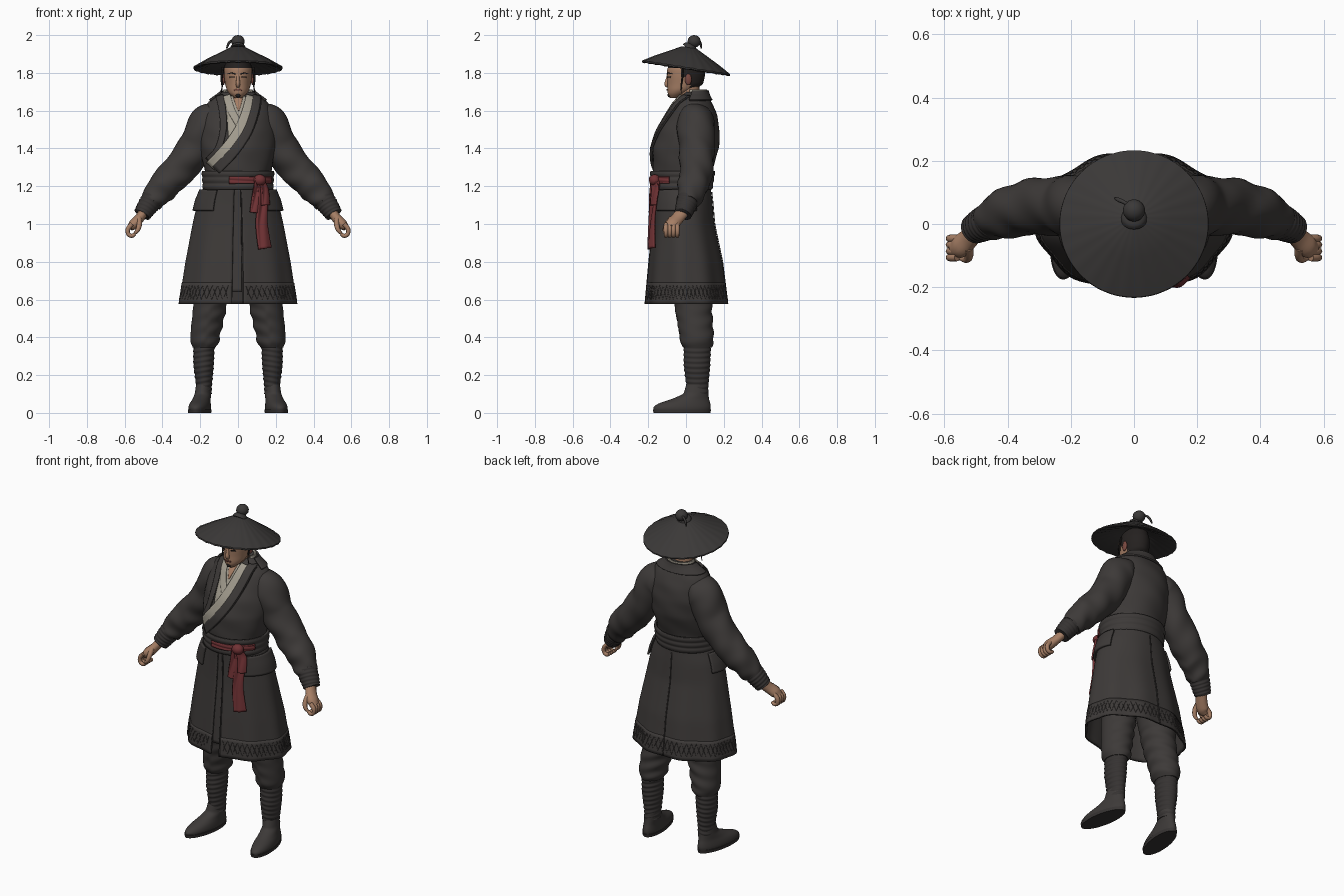
import bpy, bmesh
from math import sin, cos, pi, sqrt, radians
from mathutils import Vector, Matrix

if "Cube" in bpy.data.objects:
    bpy.data.objects.remove(bpy.data.objects["Cube"])


def material(name, *rgb):
    m = bpy.data.materials.new(name)
    m.use_nodes = True
    m.diffuse_color = (*rgb, 1)
    bsdf = m.node_tree.nodes["Principled BSDF"]
    bsdf.inputs["Base Color"].default_value = (*rgb, 1)
    bsdf.inputs["Roughness"].default_value = 0.9
    return m


COAT = material("charcoal cloth", .047, .042, .040)
DARK = material("dark cloth", .037, .033, .032)
STRAW = material("dark straw", .043, .040, .039)
SKIN = material("skin", .38, .21, .13)
FLUSH = material("flushed skin", .19, .065, .05)
HAIR = material("black hair", .018, .015, .014)
LINEN = material("linen", .36, .33, .27)
RED = material("red sash", .165, .032, .035)


# ---- builders -------------------------------------------------------------
def grid(name, f, nu, nv, mat, closed=True, caps=True, mirror=False, thick=0, rule=None):
    """Surface from f(u, v); v runs around when closed."""
    bm = bmesh.new()
    cols = nv if closed else nv + 1
    rows = [[bm.verts.new(f(i / nu, j / nv)) for j in range(cols)] for i in range(nu + 1)]
    for a, b in zip(rows, rows[1:]):
        for j in range(nv):
            k = (j + 1) % cols
            bm.faces.new((a[j], a[k], b[k], b[j]))
    if closed and caps:
        bm.faces.new(rows[0])
        bm.faces.new(rows[-1])
    bmesh.ops.recalc_face_normals(bm, faces=bm.faces)
    me = bpy.data.meshes.new(name)
    bm.to_mesh(me)
    bm.free()
    for m in mat if isinstance(mat, tuple) else (mat,):
        me.materials.append(m)
    for p in me.polygons:
        p.use_smooth = True
        if rule:
            p.material_index = rule(p.center)
    me.set_sharp_from_angle(angle=radians(50))
    ob = bpy.data.objects.new(name, me)
    bpy.context.collection.objects.link(ob)
    if mirror:
        mod = ob.modifiers.new("mirror", 'MIRROR')
        mod.use_mirror_merge = False
    if thick:
        mod = ob.modifiers.new("thickness", 'SOLIDIFY')
        mod.thickness, mod.offset = thick, 0
    return ob


def sample(pts, t):
    """Smooth path through points, t from 0 to 1."""
    s = t * (len(pts) - 1)
    i = min(int(s), len(pts) - 2)
    s -= i
    a, b, c, d = (Vector(pts[max(0, min(len(pts) - 1, i + k))]) for k in (-1, 0, 1, 2))
    return b + (c - a) * s / 2 + (a * 2 - b * 5 + c * 4 - d) * s * s / 2 + (b * 3 - a - c * 3 + d) * s ** 3 / 2


def ring(rings, z, soft=.015):
    """Softly blended (cx, cy, rx, ry) at height z."""
    def lin(h):
        for a, b in zip(rings, rings[1:]):
            if h <= b[0]:
                k = max(0, (h - a[0]) / (b[0] - a[0]))
                return Vector(a[1:]).lerp(Vector(b[1:]), k)
        return Vector(rings[-1][1:])
    return (lin(z - soft) + lin(z) * 2 + lin(z + soft)) / 4


def on(rings, a, z, off=0, soft=.015):
    cx, cy, rx, ry = ring(rings, z, soft)
    return Vector((cx + (rx + off) * sin(a), cy - (ry + off) * cos(a), z))


def patch(name, rings, mat, z0, z1, a0=0, a1=360, off=0, fold=None, nu=30, nv=48, soft=.015, **kw):
    a0, a1 = radians(a0), radians(a1)

    def f(u, v):
        a, z = a0 + (a1 - a0) * v, z0 + (z1 - z0) * u
        return on(rings, a, z, off + (fold(a, z) if fold else 0), soft)
    return grid(name, f, nu, nv, mat, closed=a1 - a0 > 6.28, **kw)


def tube(name, pts, mat, nu=24, nv=12, flat=1, wrinkle=None, ref=(0, 1, 0), **kw):
    """Round sweep through (x, y, z, radius) points."""
    def f(u, v):
        p, q = sample(pts, u), sample(pts, min(1, u + .01)) - sample(pts, max(0, u - .01))
        d = q.to_3d().normalized()
        s = Vector(ref).cross(d).normalized()
        a = 2 * pi * v
        r = p.w + (wrinkle(u, a) if wrinkle else 0)
        return p.to_3d() + s * cos(a) * r + d.cross(s) * sin(a) * r * flat
    return grid(name, f, nu, nv, mat, **kw)


def ribbon(name, rings, path, mat, w0, w1, off, thick=.006, ripple=0, nu=20, nv=6):
    """Band of cloth laid on the front of a body surface, path in (x, z)."""
    def f(u, v):
        p = sample(path, u)
        d = (sample(path, min(1, u + .02)) - sample(path, max(0, u - .02))).normalized()
        p += Vector((-d.y, d.x)) * (v - .5) * (w0 + (w1 - w0) * u)
        cx, cy, rx, ry = ring(rings, p.y)
        y = cy - ry * sqrt(max(.02, 1 - ((p.x - cx) / rx) ** 2))
        return Vector((p.x, y - off - ripple * sin(v * 7 + u * 4), p.y))
    return grid(name, f, nu, nv, mat, closed=False, thick=thick)


def ball(name, mat, centre, size, **kw):
    def f(u, v):
        a, b = pi * (.02 + .96 * u), 2 * pi * v
        n = (sin(a) * cos(b), sin(a) * sin(b), cos(a))
        return Vector(c + k * s for c, k, s in zip(centre, n, size))
    return grid(name, f, 12, 18, mat, **kw)


# ---- coat body ------------------------------------------------------------
TORSO = [(1.18, 0, -.022, .17, .145), (1.28, 0, -.018, .176, .156), (1.4, 0, 0, .2, .173),
         (1.5, 0, .018, .2, .16), (1.58, 0, .035, .19, .13), (1.64, 0, .04, .165, .1),
         (1.675, 0, .045, .12, .075), (1.7, 0, .05, .08, .06)]
SKIRT = [(.57, 0, .006, .306, .215), (.8, 0, 0, .272, .19), (1, 0, -.012, .235, .158),
         (1.12, 0, -.015, .208, .15), (1.2, 0, -.02, .175, .145)]


def cloth(a, z):
    return .003 * sin(5 * a + 14 * z) * sin(31 * z + 2 * cos(a))


def drape(a, z):
    return .006 * cos(9 * a) * max(0, 1.15 - z) / .6


patch("coat_body", TORSO, COAT, 1.18, 1.7, fold=cloth, nu=40)
patch("coat_collar", TORSO, COAT, 1.655, 1.705, 75, 285, off=.005, thick=.01)
patch("coat_skirt", SKIRT, COAT, .578, 1.2, 4, 354, fold=drape, thick=.01, nv=90)
patch("skirt_underlap", SKIRT, COAT, .64, 1.19, -14, 14, off=-.01, thick=.006)
patch("hem_band", SKIRT, COAT, .576, .69, 4, 354, off=.004, fold=drape, thick=.006, nu=6, nv=90)
patch("back_seam", SKIRT, DARK, .58, 1.17, 179.4, 180.6, off=.008, fold=drape, nv=2, thick=.004)
patch("front_edge", SKIRT, DARK, .58, 1.17, 4, 5.5, off=.005, fold=drape, nv=2, thick=.004)
for row in (0, 1):
    pts = []
    for i in range(61):
        a, z = radians(8 + i * 342 / 60), (.6, .675)[(i + row) % 2]
        pts.append((*on(SKIRT, a, z, .0065 + drape(a, z)), .0014))
    tube(f"hem_stitching_{row + 1}", pts, DARK, nu=120, nv=4, ref=(0, 0, 1))
patch("hip_flaps", SKIRT, COAT, 1.07, 1.18, 34, 114, off=.016, nu=10, nv=20, thick=.012, mirror=True)

# Crossed collar
ribbon("shirt_front", TORSO, [(-.005, 1.675), (-.01, 1.58), (-.02, 1.46)], LINEN, .14, .06, .004)
ribbon("throat", TORSO, [(0, 1.68), (.002, 1.64), (.003, 1.6)], SKIN, .06, .005, .009, .004)
ribbon("shirt_right_edge", TORSO, [(-.06, 1.68), (-.035, 1.6), (.01, 1.52)], LINEN, .04, .035, .01)
ribbon("shirt_left_edge", TORSO, [(.066, 1.68), (.046, 1.6), (.008, 1.5), (-.06, 1.4), (-.145, 1.305)],
       LINEN, .045, .058, .014)
ribbon("right_lapel", TORSO, [(-.098, 1.68), (-.082, 1.6), (-.078, 1.5), (-.105, 1.4), (-.16, 1.34)],
       COAT, .04, .025, .009, .008)
ribbon("left_lapel", TORSO, [(.1, 1.68), (.088, 1.6), (.05, 1.49), (-.02, 1.385), (-.115, 1.285)],
       COAT, .04, .05, .014, .01)
ribbon("lapel_seam", TORSO, [(.122, 1.665), (.113, 1.595), (.073, 1.48), (.0, 1.37), (-.075, 1.295)],
       DARK, .004, .004, .01, .01)
COLLAR = [(1.63, 0, .04, .095, .085), (1.72, 0, .045, .068, .06)]
patch("shirt_collar", COLLAR, LINEN, 1.64, 1.712, 68, 292, thick=.01)

# Belt and sash
patch("belt", TORSO, COAT, 1.185, 1.28, off=.01, thick=.012, caps=False,
      fold=lambda a, z: .002 * sin(z * 190), nu=24)
patch("sash_band", TORSO, RED, 1.215, 1.25, -14, 66, off=.019, thick=.008, nu=8, nv=24,
      fold=lambda a, z: .002 * sin(z * 300 + 3 * a))
ball("sash_knot", RED, (.115, -.166, 1.232), (.034, .03, .03))
ribbon("sash_short_tail", SKIRT, [(.105, 1.24), (.097, 1.15), (.088, 1.06)], RED, .03, .048, .034, .012, .004, nv=12)
ribbon("sash_long_tail", SKIRT, [(.12, 1.24), (.13, 1.13), (.125, 1.0), (.142, .87)], RED, .035, .065, .036, .014, .005, nv=12)
ribbon("sash_loop", SKIRT, [(.12, 1.235), (.14, 1.18), (.145, 1.1)], RED, .03, .04, .05, .012, .003, nv=12)

# ---- arms -----------------------------------------------------------------
tube("sleeves", [(.09, .05, 1.56, .08), (.16, .052, 1.53, .1), (.22, .057, 1.41, .095), (.315, .055, 1.285, .088),
                 (.4, .035, 1.195, .08), (.46, .01, 1.115, .058)], COAT, nu=70, nv=28, mirror=True,
     wrinkle=lambda u, a: .004 * sin(40 * u + 2.5 * sin(a)) * u * cos(a / 2) + .003 * sin(3 * a + 25 * u))
tube("wrapped_cuffs", [(.44, .018, 1.15, .058), (.475, .001, 1.1, .055), (.508, -.017, 1.05, .046)], DARK,
     nu=40, nv=20, mirror=True, wrinkle=lambda u, a: .0015 * sin(44 * u + a))
tube("palms", [(.495, -.012, 1.07, .026), (.522, -.045, 1.03, .026), (.55, -.07, 1.0, .028), (.573, -.076, .98, .018)],
     SKIN, nu=14, flat=1.35, mirror=True)
for i, name in enumerate(("index", "middle", "ring", "little")):
    y = -.106 + i * .02
    tube(f"{name}_fingers", [(.56, y, 1.0, .012), (.582, y, .975, .0125), (.581, y, .947, .011),
                             (.562, y, .937, .011), (.545, y, .948, .009)], SKIN, nu=14, nv=8, mirror=True)
tube("thumbs", [(.525, -.075, 1.03, .016), (.522, -.1, 1.0, .014), (.53, -.112, .97, .012), (.546, -.11, .95, .008)],
     SKIN, nu=12, nv=8, mirror=True)

# ---- legs -----------------------------------------------------------------
TROUSER = [(.345, .178, .06, .058, .07), (.365, .178, .06, .074, .088), (.42, .172, .055, .08, .09),
           (.55, .15, .04, .088, .098), (.75, .125, .03, .1, .11), (1, .1, .01, .095, .11)]
WRAP = [(.07, .182, .062, .043, .056), (.14, .18, .06, .041, .058), (.25, .182, .058, .054, .07), (.36, .18, .06, .056, .072)]
FOOT = [(0, .19, -.024, .053, .148), (.03, .19, -.024, .056, .155), (.05, .189, -.012, .052, .14),
        (.07, .187, .018, .046, .104), (.1, .184, .052, .043, .066), (.16, .18, .06, .04, .056)]
patch("trousers", TROUSER, COAT, .345, 1, mirror=True, nu=60,
      fold=lambda a, z: .004 * sin(85 * z + 2.5 * sin(a)) * (z < .65) * cos(a / 2 + 1))
patch("leg_wraps", WRAP, DARK, .1, .36, mirror=True, nu=80, nv=24, fold=lambda a, z: .0018 * sin(230 * z + sin(a) * 2))
turn = Matrix.Translation((.18, .06, 0)) @ Matrix.Rotation(radians(9), 4, 'Z') @ Matrix.Translation((-.18, -.06, 0))
for part in (patch("boots", FOOT, COAT, .012, .15, mirror=True, soft=.008),
             patch("boot_soles", FOOT, DARK, 0, .018, off=.004, nu=3, mirror=True, soft=.008)):
    part.data.transform(turn)

# ---- head -----------------------------------------------------------------
HEAD = [(1.668, 0, -.06, .018, .022), (1.685, 0, -.05, .042, .046), (1.71, 0, -.026, .06, .072),
        (1.74, 0, -.004, .068, .094), (1.78, 0, 0, .074, .1), (1.82, 0, 0, .076, .1),
        (1.87, 0, .005, .062, .082), (1.9, 0, .01, .025, .035)]
patch("head", HEAD, (SKIN, HAIR), 1.668, 1.9, soft=.008, nu=34,
      rule=lambda c: int(c.z > 1.825 or c.y > .02 and c.z > 1.715 or c.y > -.03 and c.z > 1.775))
tube("neck", [(0, .035, 1.6, .06), (0, .02, 1.67, .055), (0, .015, 1.74, .055)], SKIN, nu=8, nv=20)
tube("nose", [(0, -.092, 1.795, .007), (0, -.099, 1.765, .009), (0, -.103, 1.74, .012), (0, -.094, 1.726, .008)],
     SKIN, nu=12, nv=10)
ball("ears", FLUSH, (.077, .012, 1.765), (.009, .018, .03), mirror=True)
for side, s in (("right", -1), ("left", 1)):
    x = s * .032
    ribbon(f"{side}_eyebrow", HEAD, [(x - s * .018, 1.793), (x, 1.799), (x + s * .022, 1.795)], HAIR, .006, .004, .003, .003, nu=6, nv=2)
    ribbon(f"{side}_eye", HEAD, [(x - .012, 1.777), (x, 1.779), (x + .012, 1.777)], HAIR, .006, .006, .002, .003, nu=6, nv=2)
ribbon("mouth", HEAD, [(-.02, 1.709), (0, 1.711), (.02, 1.709)], FLUSH, .007, .007, .003, .004, nu=8, nv=2)
ball("chin_beard", HAIR, (0, -.087, 1.682), (.013, .011, .012))
tube("hair_strands", [(.08, -.015, 1.83, .006), (.087, -.02, 1.77, .006), (.084, -.025, 1.73, .004), (.09, -.025, 1.69, .002)],
     HAIR, nu=12, nv=6, mirror=True)

# ---- hat ------------------------------------------------------------------
TILT = Matrix.Translation((0, 0, 1.825)) @ Matrix.Rotation(radians(-8.8), 4, 'X')
BRIM = [(.001, .075), (.1, .045), (.228, -.008), (.236, -.004), (.235, .003), (.18, .036), (.12, .068), (.04, .11), (.001, .116)]


def hat(u, v):
    s = u * (len(BRIM) - 1)
    i = min(int(s + 1e-6), len(BRIM) - 2)
    r, z = Vector(BRIM[i]).lerp(Vector(BRIM[i + 1]), s - i)
    a = 2 * pi * v
    return TILT @ Vector((r * sin(a), -r * cos(a), z + .003 * abs(sin(12 * a)) * r / .235))


grid("straw_hat", hat, 8, 96, STRAW)
tube("hat_knob_base", [(0, .016, 1.925, .042), (0, .026, 1.938, .038), (0, .034, 1.95, .022)], STRAW, nu=6, nv=20)
ball("hat_knob", STRAW, (0, .043, 1.967), (.035, .035, .033))
tube("hat_knob_tie", [(-.01, .055, 1.97, .006), (-.03, .068, 1.972, .006), (-.048, .076, 1.958, .007), (-.06, .082, 1.93, .004)],
     STRAW, nu=14, nv=8)
